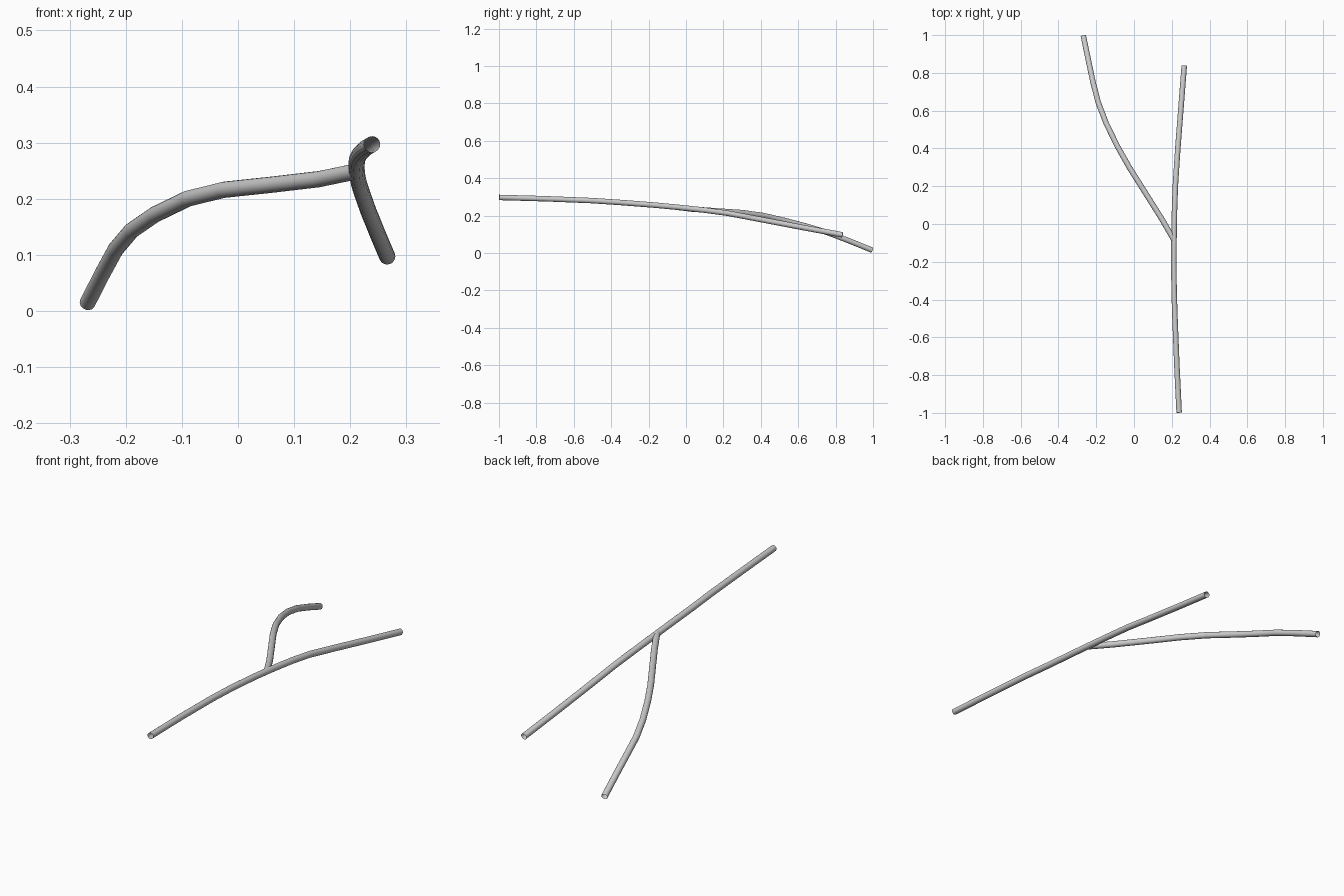
import bpy

if "Cube" in bpy.data.objects:
    bpy.data.objects.remove(bpy.data.objects["Cube"])

RADIUS = 0.0145


def tube(name, points):
    """Open-ended round tube swept along a path."""
    curve = bpy.data.curves.new(name, 'CURVE')
    curve.dimensions = '3D'
    curve.bevel_depth = RADIUS
    curve.bevel_resolution = 6
    curve.use_fill_caps = False
    spline = curve.splines.new('POLY')
    spline.points.add(len(points) - 1)
    for p, co in zip(spline.points, points):
        p.co = (*co, 1)
    spline.use_smooth = True
    obj = bpy.data.objects.new(name, curve)
    bpy.context.collection.objects.link(obj)
    bpy.ops.object.select_all(action='DESELECT')
    obj.select_set(True)
    bpy.context.view_layer.objects.active = obj
    bpy.ops.object.convert(target='MESH')
    bpy.ops.object.shade_smooth()


# Long main tube, running front to back
tube("main_tube", [
    (0.239, -0.999, 0.297), (0.227, -0.75, 0.290), (0.217, -0.50, 0.280),
    (0.212, -0.35, 0.270), (0.211, -0.18, 0.257), (0.212, -0.05, 0.245),
    (0.215, 0.10, 0.229), (0.220, 0.22, 0.213), (0.232, 0.40, 0.179),
    (0.249, 0.62, 0.137), (0.266, 0.837, 0.097)])

# Side branch, leaving the main tube and drooping to the ground
tube("branch_tube", [
    (0.212, -0.085, 0.249), (0.145, 0.03, 0.235), (0.06, 0.165, 0.225),
    (-0.025, 0.30, 0.216), (-0.09, 0.415, 0.200), (-0.148, 0.535, 0.172),
    (-0.19, 0.645, 0.143), (-0.218, 0.755, 0.110), (-0.242, 0.87, 0.066),
    (-0.268, 0.995, 0.015)])
